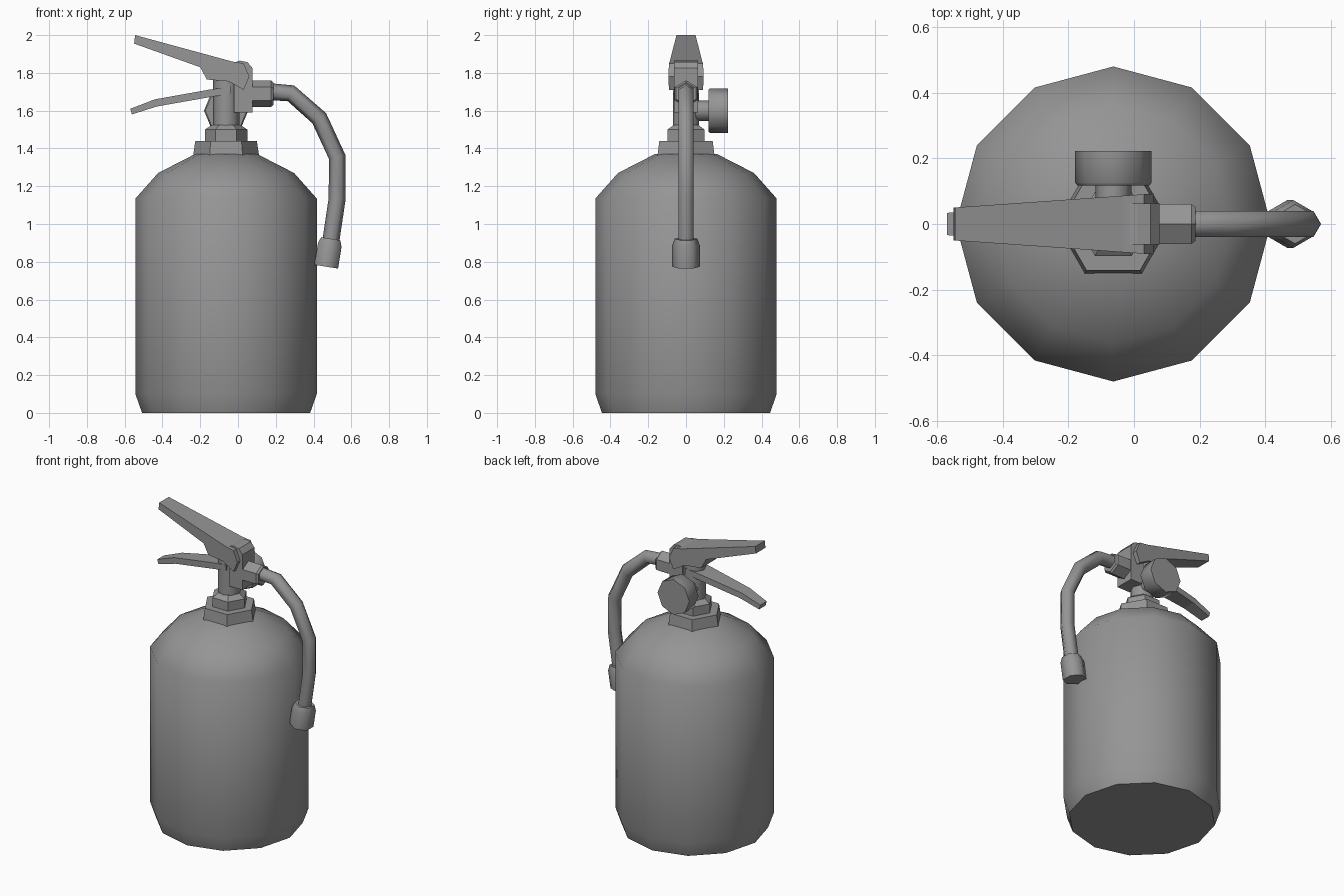
import bpy
import bmesh
from math import cos, sin, pi, radians
from mathutils import Vector

cube = bpy.data.objects.get("Cube")
if cube:
    bpy.data.objects.remove(cube, do_unlink=True)

X, Y, Z = Vector((1, 0, 0)), Vector((0, 1, 0)), Vector((0, 0, 1))
CX = -0.063  # axis of the tank

grey = bpy.data.materials.new("plain grey")
grey.use_nodes = True
colour = (0.3, 0.3, 0.3, 1)
grey.diffuse_color = colour
grey.node_tree.nodes["Principled BSDF"].inputs["Base Color"].default_value = colour


def ring(centre, u, v, r, n, phase=0):
    return [centre + r * (cos(phase + 2 * pi * i / n) * u + sin(phase + 2 * pi * i / n) * v)
            for i in range(n)]


def loft(name, rings, angle):
    """Skin a stack of rings, cap both ends, smooth below the given angle."""
    bm = bmesh.new()
    loops = [[bm.verts.new(p) for p in r] for r in rings]
    n = len(loops[0])
    for a, b in zip(loops, loops[1:]):
        for i in range(n):
            j = (i + 1) % n
            bm.faces.new((a[i], a[j], b[j], b[i]))
    bm.faces.new(loops[0])
    bm.faces.new(loops[-1])
    bmesh.ops.recalc_face_normals(bm, faces=bm.faces[:])
    mesh = bpy.data.meshes.new(name)
    bm.to_mesh(mesh)
    bm.free()
    mesh.materials.append(grey)
    ob = bpy.data.objects.new(name, mesh)
    bpy.context.collection.objects.link(ob)
    bpy.ops.object.select_all(action='DESELECT')
    ob.select_set(True)
    bpy.context.view_layer.objects.active = ob
    if angle:
        bpy.ops.object.shade_smooth_by_angle(angle=radians(angle))
    return ob


def lathe(name, profile, n, angle, base=(CX, 0, 0), axis=Z, u=X, phase=0):
    """Rings of (radius, distance along axis)."""
    v = axis.cross(u)
    loft(name, [ring(Vector(base) + axis * h, u, v, r, n, phase) for r, h in profile], angle)


def plate(name, outline, width):
    """Side outline in x, z, given a half width that depends on x."""
    loft(name, [[Vector((x, s * width(x), z)) for x, z in outline] for s in (-1, 1)], 0)


# Tank, collar and neck
lathe("tank", [(0.445, 0), (0.48, 0.1), (0.48, 1.135), (0.36, 1.27), (0.165, 1.37)], 12, 50)
lathe("collar", [(0.174, 1.365), (0.163, 1.44)], 6, 30)
lathe("neck_nut", [(0.112, 1.44), (0.112, 1.5), (0.075, 1.525)], 6, 30)
lathe("neck", [(0.07, 1.5), (0.07, 1.77)], 8, 50)

# Valve block
plate("valve_block", [(-0.02, 1.59), (0.077, 1.59), (0.077, 1.825), (0.05, 1.857),
                      (0.01, 1.865), (-0.02, 1.855)], lambda x: 0.063)

# Pressure gauge on the back
lathe("gauge_stem", [(0.055, 0), (0.055, 0.13)], 8, 50, (CX, 0, 1.6), Y)
lathe("gauge", [(0.11, 0.118), (0.117, 0.126), (0.117, 0.222)], 8, 50, (CX, 0, 1.6), Y)

# Handle and squeeze lever, widening towards the valve
plate("carry_handle", [(-0.545, 2.0), (-0.55, 1.955), (-0.2, 1.83), (-0.165, 1.765),
                       (-0.05, 1.755), (0.03, 1.71), (0.06, 1.78), (0.03, 1.85),
                       (-0.03, 1.86)],
      lambda x: 0.05 + 0.042 * (x + 0.55) / 0.6)
plate("squeeze_lever", [(-0.57, 1.61), (-0.562, 1.58), (-0.43, 1.622), (-0.13, 1.675),
                        (-0.04, 1.69), (-0.04, 1.728), (-0.16, 1.71), (-0.44, 1.66)],
      lambda x: 0.034 + 0.036 * (x + 0.57) / 0.53)

# Hose with its fitting and nozzle
lathe("hose_fitting", [(0.07, 0.06), (0.07, 0.175), (0.06, 0.187)], 6, 30, (0, 0, 1.69), X, Z)
path = [Vector((x, 0, z)) for x, z in ((0.17, 1.70), (0.28, 1.692), (0.43, 1.56),
                                       (0.525, 1.355), (0.525, 1.135), (0.49, 0.9))]
rings = []
for i, p in enumerate(path):
    before = (p - path[max(i - 1, 0)]).normalized()
    after = (path[min(i + 1, len(path) - 1)] - p).normalized()
    rings.append(ring(p, (before + after).normalized().cross(Y), Y, 0.045, 6))
loft("hose", rings, 65)

down = Vector((-0.16, 0, -1)).normalized()
lathe("nozzle", [(0.06, 0), (0.073, 0.035), (0.073, 0.15)], 6, 65, (0.491, 0, 0.922),
      down, down.cross(Y), pi / 2)
